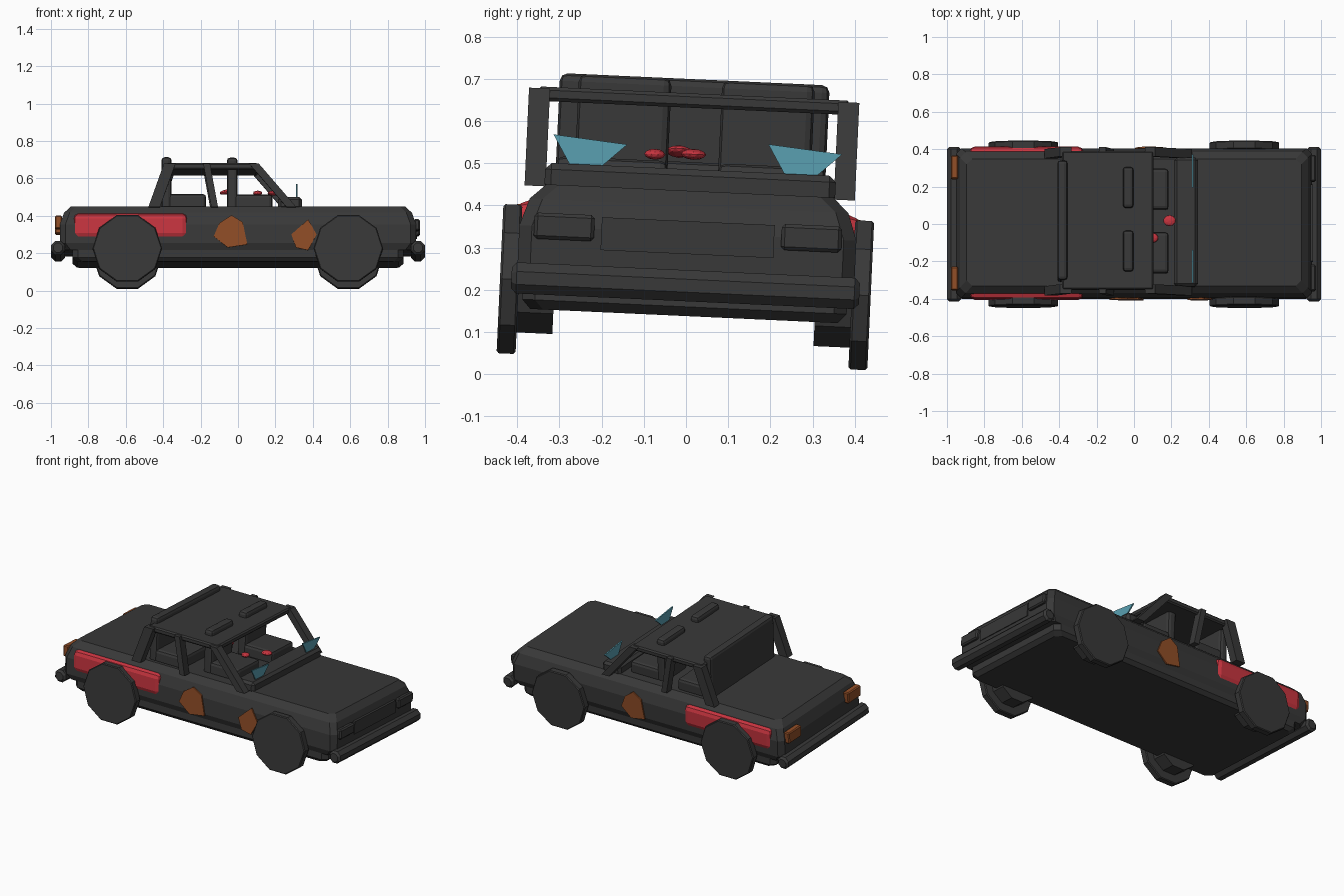
import bpy, bmesh, math
from mathutils import Matrix, Vector

if "Cube" in bpy.data.objects:
    bpy.data.objects.remove(bpy.data.objects["Cube"], do_unlink=True)

# The whole wreck leans slightly towards +y
LEAN = Matrix.Translation((0, -0.011, 0)) @ Matrix.Rotation(-0.046, 4, 'X')


def material(name, rgb):
    m = bpy.data.materials.new(name)
    m.use_nodes = True
    m.diffuse_color = (*rgb, 1)
    m.node_tree.nodes["Principled BSDF"].inputs["Base Color"].default_value = (*rgb, 1)
    return m


CHAR = material("charred black", (0.04, 0.04, 0.04))
RED = material("faded red", (0.58, 0.035, 0.05))
RUST = material("rust orange", (0.28, 0.075, 0.02))
GLASS = material("teal glass", (0.10, 0.35, 0.44))


def finish(name, bm, mat, place=Matrix()):
    bmesh.ops.recalc_face_normals(bm, faces=bm.faces)
    mesh = bpy.data.meshes.new(name)
    bm.to_mesh(mesh)
    bm.free()
    mesh.transform(LEAN @ place)
    mesh.materials.append(mat)
    obj = bpy.data.objects.new(name, mesh)
    bpy.context.collection.objects.link(obj)
    return obj


def box(name, xs, ys, zs, mat=CHAR, bevel=0.0, segments=1):
    bm = bmesh.new()
    bmesh.ops.create_cube(bm, size=1)
    size = [b - a for a, b in (xs, ys, zs)]
    mid = [(a + b) / 2 for a, b in (xs, ys, zs)]
    bm.transform(Matrix.Translation(mid) @ Matrix.Diagonal((*size, 1)))
    if bevel:
        bmesh.ops.bevel(bm, geom=bm.edges[:], offset=bevel, segments=segments,
                        profile=0.5, affect='EDGES')
    return finish(name, bm, mat)


def cylinder(name, radius, x, z, ys, sides, bevel=0.0, turn=0.0):
    bm = bmesh.new()
    bmesh.ops.create_cone(bm, cap_ends=True, segments=sides, radius1=radius,
                          radius2=radius, depth=ys[1] - ys[0])
    if bevel:
        rims = [e for e in bm.edges if abs(e.verts[0].co.z - e.verts[1].co.z) < 1e-5]
        bmesh.ops.bevel(bm, geom=rims, offset=bevel, segments=1, affect='EDGES')
    place = (Matrix.Translation((x, sum(ys) / 2, z)) @ Matrix.Rotation(turn, 4, 'Y')
             @ Matrix.Rotation(math.pi / 2, 4, 'X'))
    return finish(name, bm, CHAR, place)


def plate(name, outline, axis, start, depth, mat):
    """Flat outline, extruded along the x or y axis."""
    bm = bmesh.new()
    if axis == 'y':
        pts = [Vector((a, start, b)) for a, b in outline]
        step = Vector((0, depth, 0))
    else:
        pts = [Vector((start, a, b)) for a, b in outline]
        step = Vector((depth, 0, 0))
    face = bm.faces.new([bm.verts.new(p) for p in pts])
    out = bmesh.ops.extrude_face_region(bm, geom=[face])
    bmesh.ops.translate(bm, vec=step,
                        verts=[v for v in out["geom"] if isinstance(v, bmesh.types.BMVert)])
    return finish(name, bm, mat)


def hull(name, sections):
    """Stack of corner-cut rectangles: (z, half length, half width)."""
    bm = bmesh.new()
    rings = []
    cut = 0.03
    for z, hx, hy in sections:
        quarter = [(hx, hy - cut), (hx - cut, hy)]
        pts = quarter + [(-x, y) for x, y in reversed(quarter)]
        pts += [(-x, -y) for x, y in pts]
        rings.append([bm.verts.new((x, y, z)) for x, y in pts])
    for low, high in zip(rings, rings[1:]):
        for i in range(len(low)):
            j = (i + 1) % len(low)
            bm.faces.new((low[i], low[j], high[j], high[i]))
    bm.faces.new(rings[0])
    bm.faces.new(rings[-1])
    return finish(name, bm, CHAR)


# Body shell with a narrower sill below
hull("body_shell", [(0.20, 0.925, 0.385), (0.235, 0.953, 0.40), (0.335, 0.953, 0.40),
                    (0.40, 0.93, 0.378), (0.435, 0.895, 0.34)])
hull("sill", [(0.138, 0.86, 0.365), (0.16, 0.885, 0.385), (0.21, 0.885, 0.385)])

# Bumpers
for name, x in (("front_bumper", 0.962), ("rear_bumper", -0.962)):
    cylinder(name, 0.040, x, 0.21, (-0.413, 0.413), 8, 0.012, math.pi / 8)

# Grille, headlights and tail lights
box("grille", (0.94, 0.958), (-0.205, 0.205), (0.285, 0.363))
for side, s in (("right", -1), ("left", 1)):
    span = sorted((s * 0.222, s * 0.365))
    box(side + "_headlight", (0.94, 0.972), span, (0.305, 0.367), CHAR, 0.008)
    span = sorted((s * 0.235, s * 0.36))
    box(side + "_tail_light", (-0.978, -0.94), span, (0.315, 0.385), RUST, 0.006)

    # Red rear wing panels, rounded over the shoulder
    span = sorted((s * 0.34, s * 0.408))
    box(side + "_rear_wing_panel", (-0.88, -0.27), span, (0.262, 0.395), RED, 0.028, 2)

    # Wheels: wide disc outside, smaller drum inside
    for end, x in (("front", 0.59), ("rear", -0.592)):
        span = sorted((s * 0.395, s * 0.44))
        cylinder(f"{end}_{side}_wheel", 0.186, x, 0.2065, span, 10, 0.005, math.pi / 2)
        span = sorted((s * 0.31, s * 0.40))
        cylinder(f"{end}_{side}_wheel_drum", 0.132, x, 0.2065, span, 10, 0, math.pi / 2)

    # Window pillars: (name, bottom x, top x, width)
    for name, low, high, w in (("front", 0.285, 0.085, 0.052),
                               ("middle", -0.125, -0.168, 0.036),
                               ("rear", -0.448, -0.365, 0.062)):
        outline = [(low - w / 2, 0.43), (low + w / 2, 0.43),
                   (high + w / 2, 0.662), (high - w / 2, 0.662)]
        plate(f"{name}_{side}_pillar", outline, 'y', s * 0.342, s * 0.05, CHAR)

# Roof and dashboard
box("roof", (-0.385, 0.105), (-0.371, 0.371), (0.632, 0.666), CHAR, 0.008)
box("dashboard", (0.215, 0.342), (-0.345, 0.345), (0.42, 0.486), CHAR, 0.015)

# Seats, whose backs poke through the roof
box("rear_seat_back", (-0.41, -0.355), (-0.32, 0.32), (0.42, 0.70), CHAR, 0.018, 2)
box("rear_seat_cushion", (-0.37, -0.17), (-0.32, 0.32), (0.42, 0.503), CHAR, 0.018, 2)
for name, y in (("right_seat", -0.165), ("left_seat", 0.175)):
    span = (y - 0.11, y + 0.11)
    box(name + "_back", (-0.06, -0.002), span, (0.42, 0.70), CHAR, 0.018, 2)
    box(name + "_cushion", (-0.02, 0.185), span, (0.42, 0.503), CHAR, 0.018, 2)

# Broken windscreen shards
for name, y in (("right_shard", 0), ("left_shard", 0.51)):
    outline = [(-0.329 + y, 0.554), (-0.153 + y, 0.538), (-0.209 + y, 0.486), (-0.287 + y, 0.484)]
    plate(name, outline, 'x', 0.309, 0.008, GLASS)

# Rust patches on the doors and front wing
door_rust = [(-0.035, 0.385), (0.025, 0.348), (0.05, 0.228),
             (-0.055, 0.212), (-0.13, 0.272), (-0.10, 0.342)]
wing_rust = [(0.375, 0.362), (0.42, 0.282), (0.375, 0.197), (0.31, 0.212), (0.285, 0.282)]
plate("right_door_rust", door_rust, 'y', -0.399, -0.009, RUST)
plate("right_wing_rust", wing_rust, 'y', -0.399, -0.009, RUST)
plate("left_door_rust", [(0.05 - x * 0.9, z) for x, z in door_rust], 'y', 0.399, 0.009, RUST)

# Small red scraps in the cabin: (position, length, tilt)
for i, (pos, size, tilt) in enumerate((((0.19, 0.005, 0.522), 0.033, 0.0),
                                       ((0.105, -0.087, 0.518), 0.025, 0.0),
                                       ((-0.06, -0.03, 0.527), 0.04, -0.2))):
    bm = bmesh.new()
    bmesh.ops.create_icosphere(bm, subdivisions=2, radius=1)
    place = (Matrix.Translation(pos) @ Matrix.Rotation(tilt, 4, 'Y')
             @ Matrix.Diagonal((size, min(size, 0.03), 0.013, 1)))
    finish(f"red_scrap_{i + 1}", bm, RED, place)
